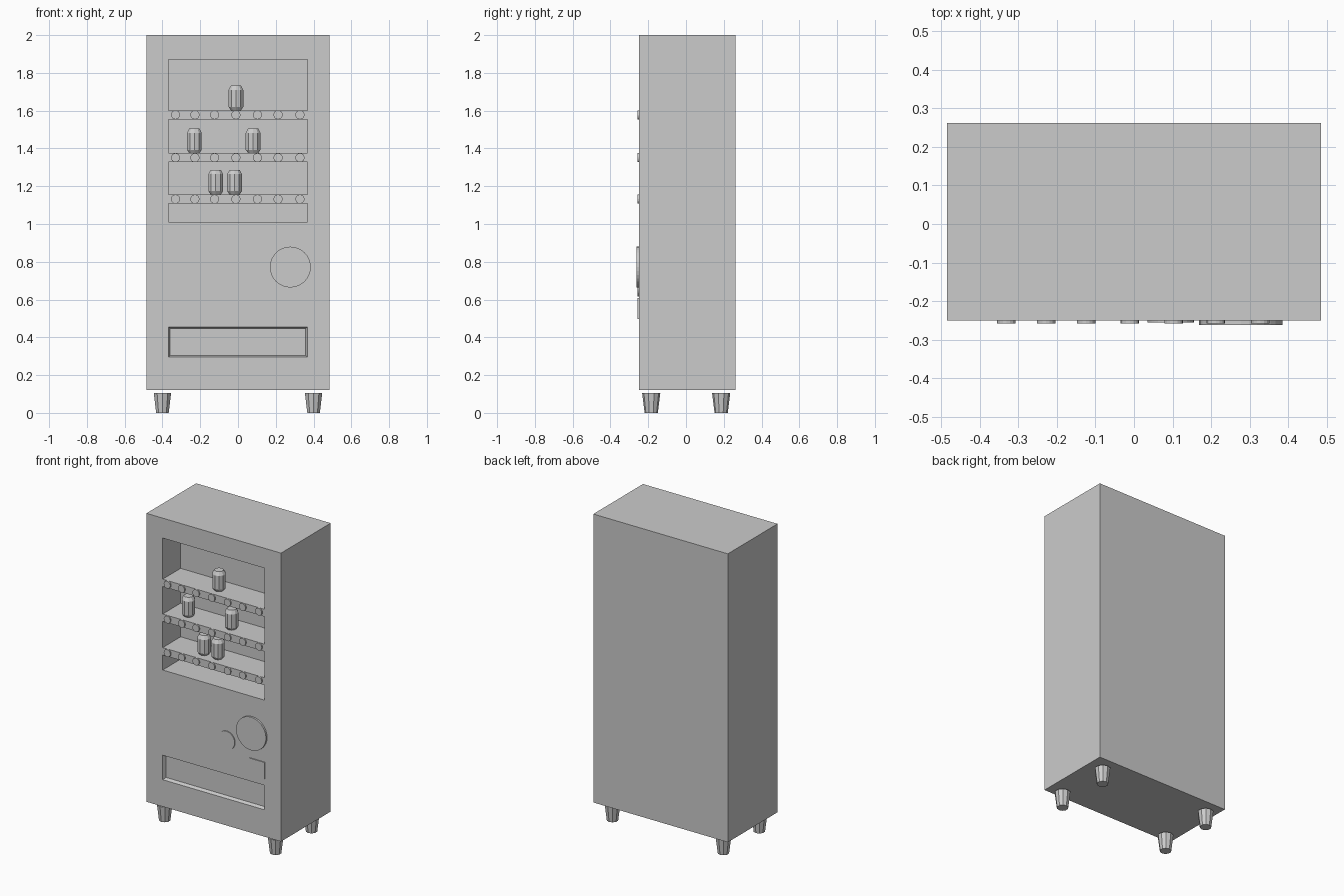
import bpy, bmesh, math
from mathutils import Matrix

if "Cube" in bpy.data.objects:
    bpy.data.objects.remove(bpy.data.objects["Cube"])

FRONT, BACK, NICHE = -0.25, 0.262, -0.065


def finish(name, bm):
    bmesh.ops.recalc_face_normals(bm, faces=bm.faces)
    me = bpy.data.meshes.new(name)
    bm.to_mesh(me)
    bm.free()
    ob = bpy.data.objects.new(name, me)
    bpy.context.collection.objects.link(ob)
    return ob


def box(name, x0, x1, y0, y1, z0, z1, taper=0.0):
    """Box; its back face (y1) can be inset by taper."""
    bm = bmesh.new()
    rings = []
    for y, t in ((y0, 0), (y1, taper)):
        rings.append([bm.verts.new(p) for p in (
            (x0 + t, y, z0 + t), (x1 - t, y, z0 + t),
            (x1 - t, y, z1 - t), (x0 + t, y, z1 - t))])
    a, b = rings
    bm.faces.new(a)
    bm.faces.new(b)
    for i in range(4):
        j = (i + 1) % 4
        bm.faces.new((a[i], a[j], b[j], b[i]))
    return finish(name, bm)


def lathe(name, profile, sides, loc):
    """Closed solid from (radius, height) points around z."""
    bm = bmesh.new()
    rings = []
    for r, z in profile:
        rings.append([bm.verts.new((
            loc[0] + r * math.cos(2 * math.pi * (i + 0.5) / sides),
            loc[1] + r * math.sin(2 * math.pi * (i + 0.5) / sides),
            loc[2] + z)) for i in range(sides)])
    for a, b in zip(rings, rings[1:]):
        for i in range(sides):
            j = (i + 1) % sides
            bm.faces.new((a[i], a[j], b[j], b[i]))
    bm.faces.new(rings[0])
    bm.faces.new(rings[-1])
    return finish(name, bm)


def disc(name, x, z, r, out, sides=32):
    """Round plate standing proud of the front face."""
    bm = bmesh.new()
    depth = out + 0.01
    m = (Matrix.Translation((x, FRONT - out + depth / 2, z))
         @ Matrix.Rotation(math.pi / 2, 4, 'X'))
    bmesh.ops.create_cone(bm, cap_ends=True, segments=sides, radius1=r,
                          radius2=r, depth=depth, matrix=m)
    return finish(name, bm)


def carve(target, cutter):
    mod = target.modifiers.new("carve", 'BOOLEAN')
    mod.operation, mod.solver, mod.object = 'DIFFERENCE', 'EXACT', cutter
    bpy.context.view_layer.objects.active = target
    bpy.ops.object.modifier_apply(modifier=mod.name)
    bpy.data.objects.remove(cutter, do_unlink=True)


# Cabinet with display niche and shallow tapered delivery tray
cabinet = box("cabinet", -0.485, 0.485, FRONT, BACK, 0.12, 2.0)
carve(cabinet, box("niche_cutter", -0.368, 0.367, FRONT - 0.05, NICHE, 1.01, 1.87))
tray = box("tray_cutter", -0.368, 0.367, FRONT, FRONT + 0.022, 0.295, 0.455, 0.009)
for v in tray.data.vertices:
    if v.co.y < FRONT + 0.001:
        v.co.y -= 0.0005
carve(cabinet, tray)

# Shelves with rows of selection buttons
SHELVES = (1.602, 1.375, 1.156)
BUTTONS = (-0.331, -0.228, -0.124, -0.011, 0.103, 0.212, 0.328)
for top in SHELVES:
    box("shelf", -0.368, 0.367, FRONT, NICHE, top - 0.048, top)
    for x in BUTTONS:
        disc("selection_button", x, top - 0.024, 0.024, 0.008, 16)

# Display cans
CAN = ((0.028, 0), (0.041, 0.018), (0.041, 0.108), (0.028, 0.131))
for x, row in ((-0.011, 0), (-0.231, 1), (0.08, 1), (-0.118, 2), (-0.018, 2)):
    lathe("can", CAN, 10, (x, -0.18, SHELVES[row]))

# Payment discs and plate
disc("large_dial", 0.277, 0.772, 0.108, 0.012)
disc("small_dial", 0.095, 0.677, 0.06, 0.006)
box("coin_return_plate", 0.26, 0.37, FRONT - 0.006, FRONT + 0.005, 0.497, 0.607)

# Tapered feet
for x in (-0.4, 0.4):
    for y in (-0.184, 0.186):
        lathe("foot", ((0.035, 0), (0.048, 0.104)), 10, (x, y, 0))
